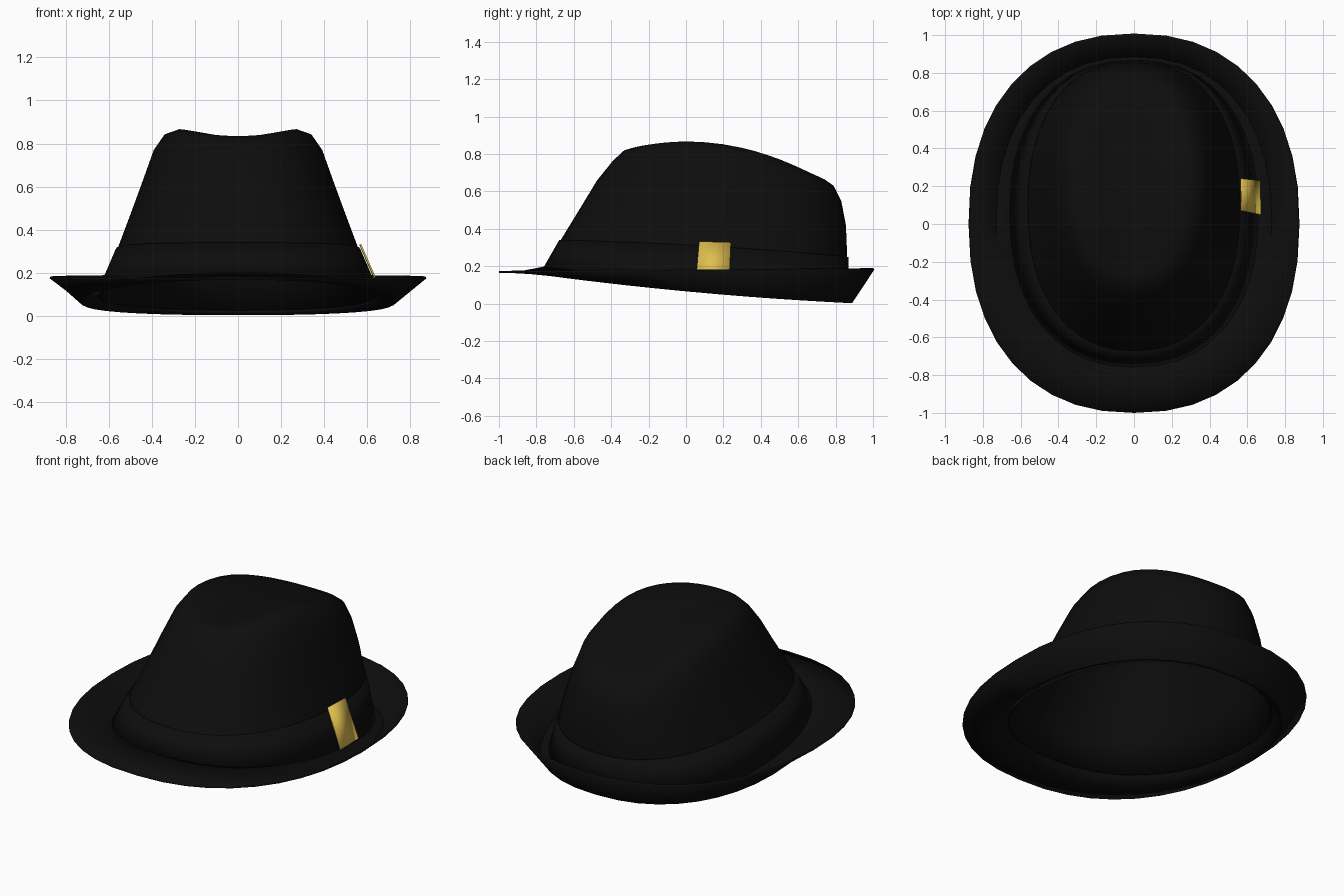
import bpy, bmesh, math

if "Cube" in bpy.data.objects:
    bpy.data.objects.remove(bpy.data.objects["Cube"], do_unlink=True)

SEGMENTS = 40


def material(name, colour):
    mat = bpy.data.materials.new(name)
    mat.use_nodes = True
    mat.diffuse_color = (*colour, 1)
    mat.node_tree.nodes["Principled BSDF"].inputs["Base Color"].default_value = (*colour, 1)
    return mat


black = material("black felt", (0.004, 0.004, 0.004))
gold = material("gold", (0.75, 0.52, 0.08))


def power(value, exponent):
    return math.copysign(abs(value) ** exponent, value)


def oval(front, back, half_width, z_front, z_side, z_back, taper=0.0, grow=0.0):
    """Rounded oval ring whose height bends from front through side to back."""
    points = []
    for i in range(SEGMENTS):
        a = math.tau * i / SEGMENTS
        c, s = power(math.cos(a), 0.88), power(math.sin(a), 0.88)
        x = (half_width + grow) * c * (1 + taper * s)
        y = (front + back) / 2 + ((back - front) / 2 + grow) * s
        z = z_side + (z_back - z_front) / 2 * s + ((z_front + z_back) / 2 - z_side) * s * s
        points.append((x, y, z))
    return points


def finish(name, bm, mat, thickness):
    mesh = bpy.data.meshes.new(name)
    bm.to_mesh(mesh)
    bm.free()
    mesh.materials.append(mat)
    obj = bpy.data.objects.new(name, mesh)
    bpy.context.collection.objects.link(obj)
    solid = obj.modifiers.new("thickness", "SOLIDIFY")
    solid.thickness = thickness
    solid.offset = -1
    bpy.ops.object.select_all(action="DESELECT")
    obj.select_set(True)
    bpy.context.view_layer.objects.active = obj
    bpy.ops.object.shade_smooth_by_angle(angle=math.radians(50))
    return obj


def loft(name, rings, mat, thickness, tip=None):
    bm = bmesh.new()
    loops = [[bm.verts.new(p) for p in ring] for ring in rings]
    for low, high in zip(loops, loops[1:]):
        for i in range(SEGMENTS):
            j = (i + 1) % SEGMENTS
            bm.faces.new((low[i], low[j], high[j], high[i]))
    if tip:
        top = bm.verts.new(tip)
        for i in range(SEGMENTS):
            bm.faces.new((loops[-1][i], loops[-1][(i + 1) % SEGMENTS], top))
    return finish(name, bm, mat, thickness)


# Crown rings: front y, back y, half width, then front, side and back heights
base = (-0.75, 0.86, 0.65, 0.2, 0.1, 0.025)
band_top = (-0.67, 0.862, 0.56, 0.34, 0.31, 0.25)
crown_rings = [oval(*r) for r in (
    base,
    band_top,
    (-0.56, 0.855, 0.50, 0.52, 0.47, 0.42),
    (-0.475, 0.83, 0.445, 0.66, 0.62, 0.55),
    (-0.39, 0.79, 0.395, 0.765, 0.76, 0.63),
    (-0.33, 0.74, 0.345, 0.82, 0.83, 0.665),
    (-0.28, 0.68, 0.285, 0.835, 0.852, 0.69),
)]
# Teardrop dent, narrow at the front
crown_rings.append(oval(-0.23, 0.6, 0.19, 0.83, 0.83, 0.71, taper=0.25))
loft("crown", crown_rings, black, 0.012, tip=(0, 0.18, 0.805))

# Brim: upturned rim, crease, then the crown base
loft("brim", [
    oval(-1, 1, 0.87, 0.175, 0.182, 0.19),
    oval(-0.87, 0.885, 0.73, 0.177, 0.075, 0.012),
    oval(*base),
], black, 0.01)

# Hat band
loft("hat_band", [oval(*base, grow=0.008), oval(*band_top, grow=0.008)], black, 0.008)

# Gold clip on the left of the band
bm = bmesh.new()
corners = [(0.665, 0.05, 0.1), (0.662, 0.23, 0.1), (0.565, 0.24, 0.325), (0.565, 0.07, 0.33)]
bm.faces.new([bm.verts.new(p) for p in corners])
finish("gold_clip", bm, gold, -0.008)
